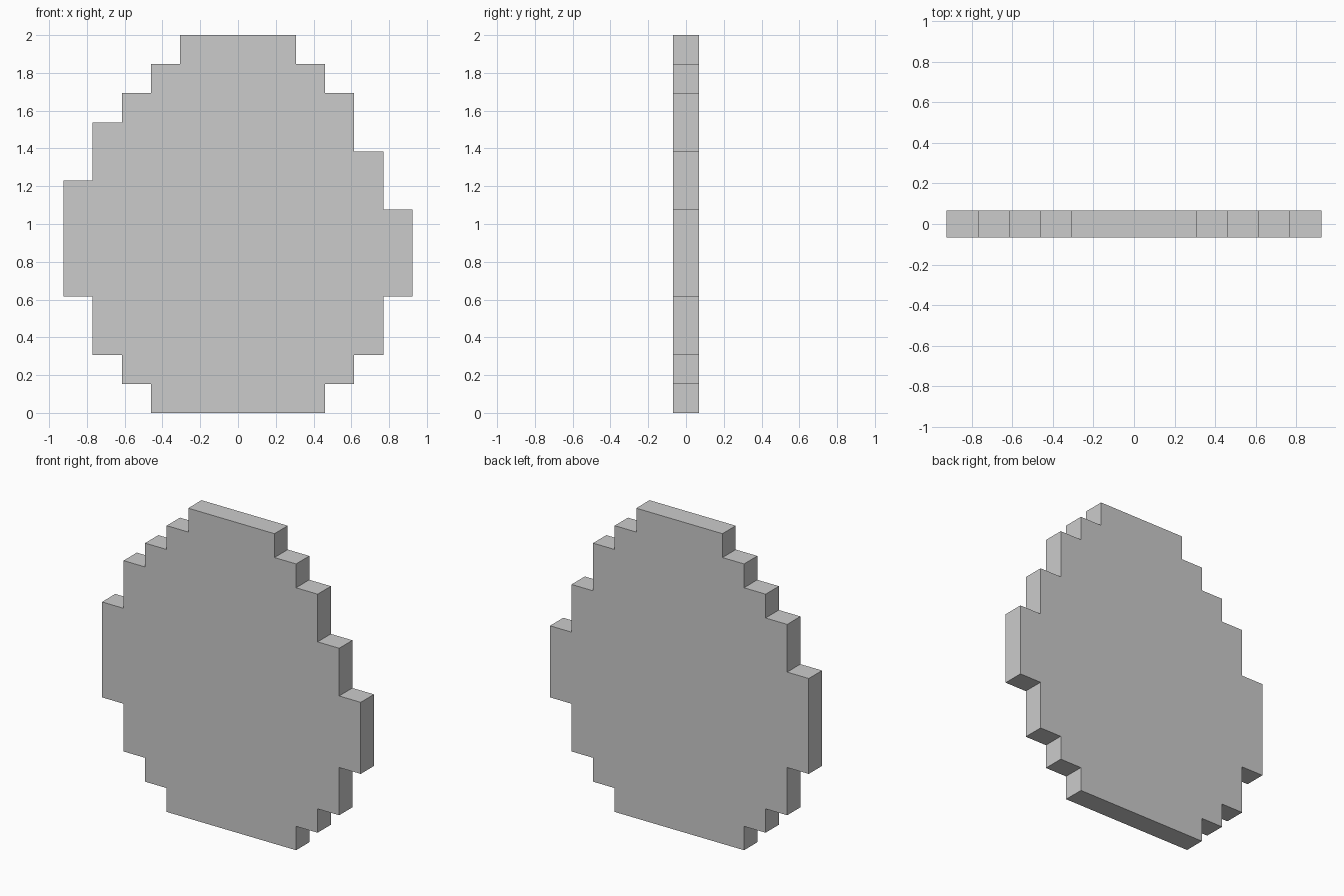
import bpy
import bmesh

if "Cube" in bpy.data.objects:
    bpy.data.objects.remove(bpy.data.objects["Cube"])

U = 2 / 13        # one pixel step
HALF = 0.0675     # half thickness

# (half width in steps, top height in steps) for each side, from the bottom up
RIGHT = [(3, 1), (4, 2), (5, 4), (6, 7), (5, 9), (4, 11), (3, 12), (2, 13)]
LEFT = [(3, 1), (4, 2), (5, 4), (6, 8), (5, 10), (4, 11), (3, 12), (2, 13)]


def stair(steps, side):
    points, z = [], 0
    for width, top in steps:
        points += [(side * width * U, z * U), (side * width * U, top * U)]
        z = top
    return points


# Egg-shaped stepped outline, extruded to a thin slab
outline = stair(RIGHT, 1) + stair(LEFT, -1)[::-1]
bm = bmesh.new()
front = bm.faces.new([bm.verts.new((x, -HALF, z)) for x, z in outline])
result = bmesh.ops.extrude_face_region(bm, geom=[front], use_keep_orig=True)
new_verts = [g for g in result["geom"] if isinstance(g, bmesh.types.BMVert)]
bmesh.ops.translate(bm, verts=new_verts, vec=(0, 2 * HALF, 0))
bmesh.ops.recalc_face_normals(bm, faces=bm.faces)

mesh = bpy.data.meshes.new("pixel_egg")
bm.to_mesh(mesh)
bm.free()
bpy.context.collection.objects.link(bpy.data.objects.new("pixel_egg", mesh))
